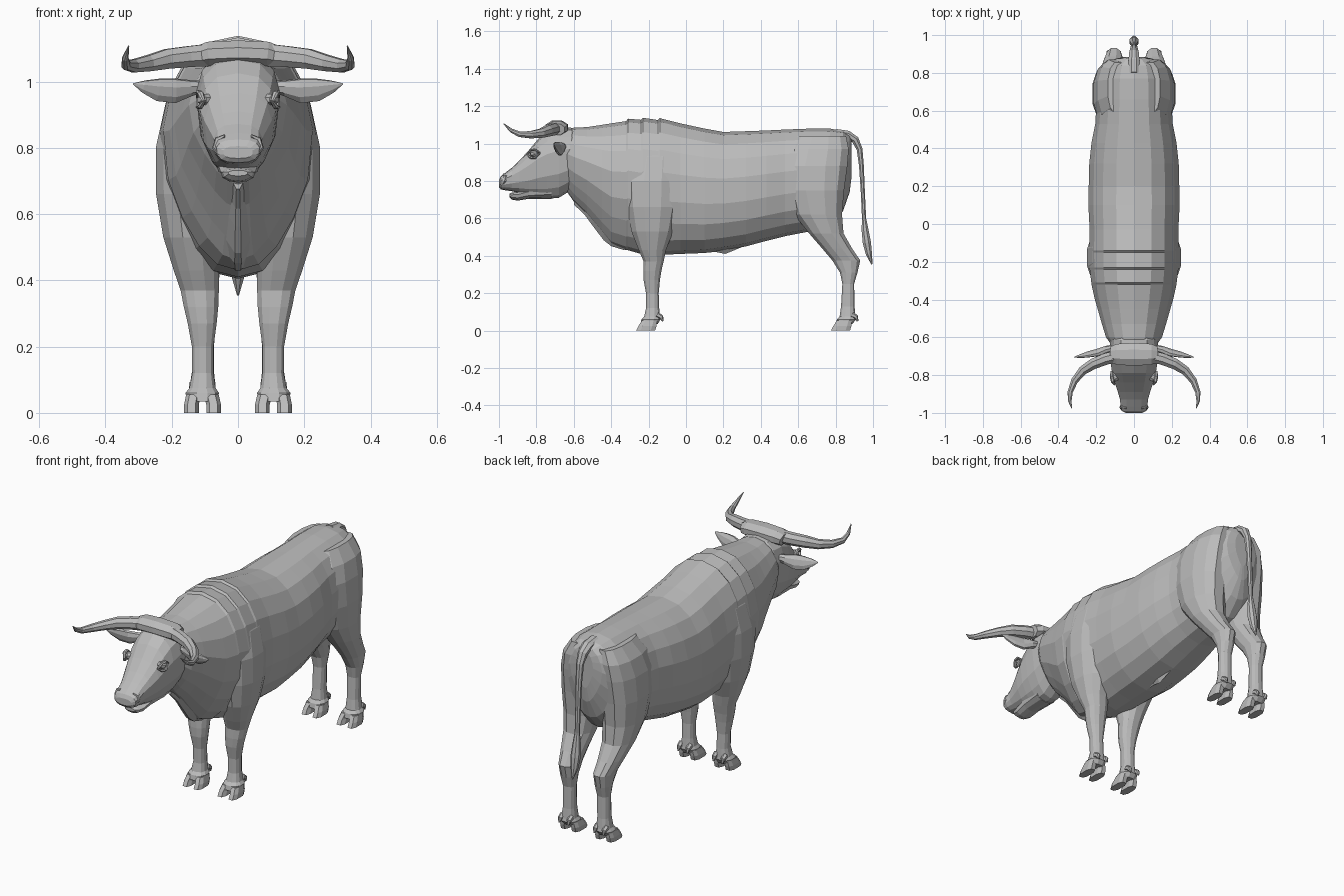
import bpy, bmesh, math
from mathutils import Vector

hide = bpy.data.materials.new("grey_hide")
hide.diffuse_color = (0.5, 0.5, 0.5, 1)


def oval(n, e=2.0, turn=0.5):
    """Unit superellipse points (a, b)."""
    pts = []
    for i in range(n):
        t = 2 * math.pi * (i + turn) / n
        c, s = math.cos(t), math.sin(t)
        pts.append((math.copysign(abs(c) ** (2 / e), c), math.copysign(abs(s) ** (2 / e), s)))
    return pts


def loft(name, rings, mirror=False):
    """Skin a list of point rings, cap both ends, keep faces flat."""
    bm = bmesh.new()
    rows = [[bm.verts.new(p) for p in r] for r in rings]
    n = len(rows[0])
    for a, b in zip(rows, rows[1:]):
        for i in range(n):
            j = (i + 1) % n
            bm.faces.new((a[i], a[j], b[j], b[i]))
    bm.faces.new(rows[0])
    bm.faces.new(rows[-1])
    bmesh.ops.recalc_face_normals(bm, faces=bm.faces)
    me = bpy.data.meshes.new(name)
    bm.to_mesh(me)
    bm.free()
    me.materials.append(hide)
    ob = bpy.data.objects.new(name, me)
    bpy.context.collection.objects.link(ob)
    if mirror:
        ob.modifiers.new("mirror", 'MIRROR').use_mirror_merge = False
    return ob


def lengthwise(name, stations, n, e):
    """Stations along y: (y, bottom, top, half width, pinch of the lower half)."""
    rings = []
    for y, z0, z1, w, pinch in stations:
        rings.append([(a * w * (1 - pinch * max(0, -b)), y, (z0 + z1) / 2 + b * (z1 - z0) / 2)
                      for a, b in oval(n, e)])
    return loft(name, rings)


def upright(name, stations, n=10, e=2.3):
    """Mirrored pair from stations in z: (z, y0, y1, x0, x1)."""
    rings = [[((x0 + x1) / 2 + a * (x1 - x0) / 2, (y0 + y1) / 2 + b * (y1 - y0) / 2, z)
              for a, b in oval(n, e)] for z, y0, y1, x0, x1 in stations]
    return loft(name, rings, True)


def tube(name, path, radii, ref, n=8, mirror=False):
    """Tube along a path; each radius is (along ref, across)."""
    path = [Vector(p) for p in path]
    rings = []
    for i, p in enumerate(path):
        t = (path[min(i + 1, len(path) - 1)] - path[max(i - 1, 0)]).normalized()
        u = Vector(ref)
        u = (u - t * u.dot(t)).normalized()
        v = t.cross(u)
        ru, rv = radii[i]
        rings.append([p + u * a * ru + v * b * rv for a, b in oval(n)])
    return loft(name, rings, mirror)


# Barrel and neck, with stepped skin folds over the withers
lengthwise("torso", [
    (-0.67, 0.79, 1.07, 0.10, 0.3), (-0.60, 0.69, 1.085, 0.15, 0.45),
    (-0.53, 0.62, 1.088, 0.172, 0.5), (-0.45, 0.52, 1.10, 0.195, 0.5),
    (-0.40, 0.46, 1.108, 0.21, 0.45), (-0.32, 0.43, 1.12, 0.228, 0.3),
    (-0.31, 0.43, 1.133, 0.229, 0.3), (-0.24, 0.41, 1.127, 0.238, 0.2),
    (-0.23, 0.41, 1.138, 0.238, 0.2), (-0.15, 0.405, 1.126, 0.24, 0.15),
    (-0.14, 0.405, 1.136, 0.24, 0.15), (-0.03, 0.41, 1.108, 0.238, 0.05),
    (0.10, 0.415, 1.08, 0.245, 0), (0.20, 0.43, 1.062, 0.243, 0),
    (0.32, 0.45, 1.066, 0.24, 0), (0.43, 0.48, 1.07, 0.228, 0),
    (0.53, 0.505, 1.075, 0.208, 0), (0.66, 0.53, 1.08, 0.20, 0),
    (0.77, 0.56, 1.08, 0.195, 0.2), (0.84, 0.64, 1.068, 0.168, 0.4),
    (0.875, 0.74, 1.045, 0.10, 0.5), (0.885, 0.82, 1.02, 0.05, 0.5)], 18, 2.25)

# Dewlap keel under the throat and the belly sheath
lengthwise("dewlap", [
    (-0.60, 0.67, 0.80, 0.03, 0.6), (-0.54, 0.61, 0.78, 0.05, 0.7),
    (-0.50, 0.555, 0.74, 0.06, 0.7), (-0.44, 0.475, 0.68, 0.07, 0.7),
    (-0.40, 0.445, 0.62, 0.075, 0.7), (-0.33, 0.425, 0.56, 0.06, 0.7)], 8, 2)
lengthwise("belly_sheath", [
    (0.05, 0.415, 0.48, 0.03, 0.5), (0.16, 0.42, 0.49, 0.03, 0.6),
    (0.21, 0.41, 0.49, 0.02, 0.6), (0.32, 0.455, 0.49, 0.012, 0.6)], 6, 2)

# Head and lower jaw
lengthwise("head", [
    (-0.57, 0.80, 1.06, 0.105, 0.2), (-0.615, 0.75, 1.085, 0.128, 0.3),
    (-0.68, 0.71, 1.09, 0.13, 0.35), (-0.74, 0.705, 1.065, 0.125, 0.35),
    (-0.79, 0.71, 1.025, 0.118, 0.35), (-0.84, 0.72, 0.965, 0.104, 0.3),
    (-0.89, 0.735, 0.91, 0.087, 0.25), (-0.93, 0.745, 0.872, 0.075, 0.15),
    (-0.965, 0.75, 0.845, 0.073, 0.1), (-0.99, 0.755, 0.825, 0.066, 0.1),
    (-1.0, 0.768, 0.805, 0.045, 0)], 14, 2.7)
lengthwise("lower_jaw", [
    (-0.72, 0.705, 0.78, 0.07, 0.3), (-0.84, 0.705, 0.76, 0.06, 0.3),
    (-0.90, 0.695, 0.742, 0.055, 0.3), (-0.93, 0.70, 0.738, 0.048, 0.3),
    (-0.945, 0.715, 0.732, 0.03, 0)], 10, 2.4)

# Poll ridge joining the horn roots
tube("poll", [(x, -0.69, 1.075 + dz) for x, dz in
              ((-0.12, 0), (-0.09, 0.008), (0, 0.012), (0.09, 0.008), (0.12, 0))],
     [(0.034, 0.045), (0.04, 0.06), (0.04, 0.065), (0.04, 0.06), (0.034, 0.045)], (0, 0, 1))

# Horns and ears
tube("horn", [(0.09, -0.70, 1.08), (0.15, -0.715, 1.075), (0.215, -0.74, 1.068),
              (0.27, -0.775, 1.055), (0.315, -0.83, 1.047), (0.338, -0.89, 1.05),
              (0.34, -0.935, 1.07), (0.33, -0.975, 1.107)],
     [(0.036, 0.034), (0.034, 0.033), (0.032, 0.031), (0.026, 0.026),
      (0.021, 0.02), (0.016, 0.015), (0.011, 0.01), (0.002, 0.002)], (0, 0, 1), 8, True)
tube("ear", [(0.10, -0.655, 0.985), (0.145, -0.665, 0.98), (0.19, -0.68, 0.972),
             (0.24, -0.69, 0.975), (0.285, -0.70, 0.985), (0.316, -0.705, 0.993)],
     [(0.016, 0.018), (0.026, 0.02), (0.04, 0.018), (0.037, 0.014),
      (0.02, 0.009), (0.002, 0.002)], (0, -0.3, 1), 8, True)

# Eyes with lids, nostril rims
tube("eyeball", [(0.085, -0.80, 0.945), (0.108, -0.815, 0.945), (0.118, -0.822, 0.945)],
     [(0.018, 0.024), (0.018, 0.024), (0.008, 0.012)], (0, 0, 1), 8, True)
for lid, s in (("upper_lid", 1), ("lower_lid", -1)):
    tube(lid, [(0.103, -0.85, 0.94), (0.113, -0.832, 0.945 + s * 0.02),
               (0.118, -0.808, 0.945 + s * 0.023), (0.118, -0.78, 0.95)],
         [(0.004, 0.006), (0.007, 0.01), (0.007, 0.01), (0.004, 0.006)], (0, 0, 1), 6, True)
tube("nostril_rim", [(0.03, -0.995, 0.785), (0.055, -0.985, 0.78), (0.069, -0.97, 0.80),
                     (0.062, -0.965, 0.825), (0.04, -0.975, 0.835)],
     [(0.006, 0.005), (0.009, 0.009), (0.01, 0.009), (0.01, 0.009), (0.006, 0.006)],
     (0, -1, 0.3), 6, True)

# Front legs running up into the shoulder blades
upright("front_leg", [
    (0.035, -0.245, -0.15, 0.06, 0.155), (0.06, -0.24, -0.135, 0.056, 0.16),
    (0.075, -0.225, -0.138, 0.066, 0.148), (0.12, -0.215, -0.142, 0.073, 0.139),
    (0.20, -0.215, -0.145, 0.073, 0.14), (0.27, -0.228, -0.138, 0.063, 0.153),
    (0.32, -0.23, -0.13, 0.058, 0.165), (0.37, -0.228, -0.118, 0.056, 0.175),
    (0.43, -0.255, -0.105, 0.055, 0.196), (0.53, -0.295, -0.065, 0.05, 0.228),
    (0.66, -0.32, -0.035, 0.05, 0.25), (0.80, -0.33, -0.025, 0.05, 0.251),
    (0.93, -0.30, -0.03, 0.05, 0.222), (1.04, -0.25, -0.04, 0.04, 0.16)], 12)

# Hind legs with hocks and thighs
upright("hind_leg", [
    (0.035, 0.80, 0.89, 0.06, 0.155), (0.06, 0.805, 0.912, 0.056, 0.16),
    (0.075, 0.82, 0.908, 0.066, 0.148), (0.13, 0.828, 0.902, 0.072, 0.139),
    (0.25, 0.835, 0.90, 0.07, 0.14), (0.31, 0.822, 0.918, 0.063, 0.148),
    (0.375, 0.78, 0.934, 0.058, 0.155), (0.44, 0.725, 0.89, 0.052, 0.175),
    (0.52, 0.655, 0.845, 0.04, 0.197), (0.62, 0.575, 0.838, 0.025, 0.213),
    (0.75, 0.53, 0.85, 0.018, 0.224), (0.88, 0.515, 0.868, 0.02, 0.216),
    (0.97, 0.54, 0.875, 0.025, 0.192), (1.04, 0.58, 0.86, 0.03, 0.14)], 12)

# Cloven hooves and dewclaws on all four feet
for leg, y in (("front", -0.27), ("hind", 0.772)):
    for claw, x0, x1, out in (("inner", 0.057, 0.104, -0.007), ("outer", 0.111, 0.158, 0.006)):
        upright(f"{leg}_{claw}_claw", [
            (0.0, y, y + 0.108, x0 + out, x1 + out), (0.025, y + 0.013, y + 0.115, x0 + out, x1 + out),
            (0.055, y + 0.033, y + 0.118, x0, x1)], 8, 2.8)
        xd = (x0 + x1) / 2
        tube(f"{leg}_{claw}_dewclaw", [(xd, y + 0.115, 0.085), (xd, y + 0.138, 0.072),
                                       (xd, y + 0.146, 0.05)],
             [(0.015, 0.016), (0.013, 0.013), (0.004, 0.004)], (1, 0, 0), 6, True)

# Tail with tuft
tube("tail", [(0, 0.80, 1.055), (0, 0.865, 1.045), (0, 0.905, 1.02), (0, 0.928, 0.97),
              (0, 0.938, 0.88), (0, 0.945, 0.75), (0, 0.952, 0.60), (0, 0.957, 0.54),
              (0, 0.967, 0.47), (0, 0.978, 0.41), (0, 0.994, 0.355)],
     [(0.035, 0.025), (0.032, 0.026), (0.027, 0.022), (0.021, 0.017), (0.018, 0.014),
      (0.015, 0.012), (0.014, 0.012), (0.022, 0.02), (0.027, 0.024), (0.02, 0.018),
      (0.003, 0.004)], (1, 0, 0), 8)
